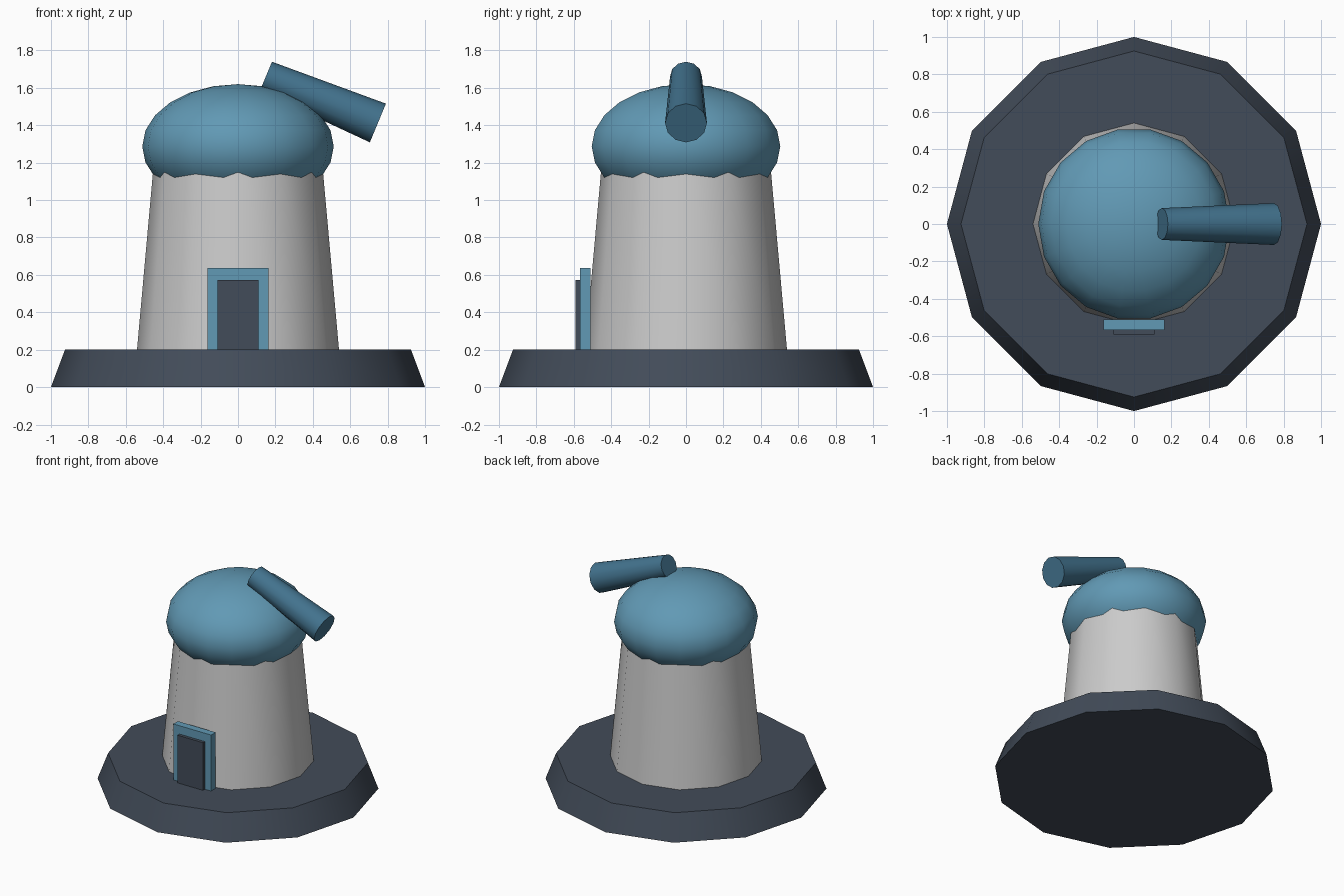
import bpy
from math import radians
from mathutils import Vector

if "Cube" in bpy.data.objects:
    bpy.data.objects.remove(bpy.data.objects["Cube"])


def paint(obj, name, rgb):
    mat = bpy.data.materials.get(name) or bpy.data.materials.new(name)
    mat.diffuse_color = (*rgb, 1)
    mat.use_nodes = True
    mat.node_tree.nodes["Principled BSDF"].inputs["Base Color"].default_value = mat.diffuse_color
    obj.data.materials.append(mat)


def finish(name, smooth=True):
    obj = bpy.context.object
    obj.name = name
    if smooth:
        bpy.ops.object.shade_smooth_by_angle(angle=radians(40))
    return obj


def tapered(name, start, end, r1, r2, sides=12):
    """Tapered cylinder running from start to end."""
    a, b = Vector(start), Vector(end)
    axis = b - a
    bpy.ops.mesh.primitive_cone_add(
        vertices=sides, radius1=r1, radius2=r2, depth=axis.length,
        location=(a + b) / 2,
        rotation=Vector((0, 0, 1)).rotation_difference(axis).to_euler())
    return finish(name)


def box(name, lo, hi):
    """Box between two opposite corners."""
    a, b = Vector(lo), Vector(hi)
    bpy.ops.mesh.primitive_cube_add(size=1, location=(a + b) / 2)
    bpy.context.object.scale = b - a
    bpy.ops.object.transform_apply(location=False, rotation=False, scale=True)
    return finish(name, smooth=False)


SLATE = ("slate", (0.055, 0.072, 0.10))
BLUE = ("blue", (0.12, 0.32, 0.46))
DEEP = ("deep_blue", (0.055, 0.17, 0.27))

# Twelve-sided plinth and tower
paint(tapered("base", (0, 0, 0), (0, 0, 0.2), 1.0, 0.925), *SLATE)
tapered("tower", (0, 0, 0.2), (0, 0, 1.2), 0.54, 0.45)

# Flattened dome sitting over the tower top
bpy.ops.mesh.primitive_uv_sphere_add(
    segments=18, ring_count=12, radius=0.512,
    location=(0, 0, 1.287), rotation=(0, 0, radians(90)))
bpy.context.object.scale.z = 0.65
bpy.ops.object.transform_apply(location=False, rotation=True, scale=True)
paint(finish("dome"), *BLUE)

# Tilted tube leaning on the dome
paint(tapered("tube", (0.149, 0, 1.661), (0.748, 0, 1.412), 0.085, 0.112), *DEEP)

# Doorway on the front
paint(box("door_frame", (-0.163, -0.566, 0.2), (0.163, -0.51, 0.638)), *BLUE)
paint(box("door", (-0.11, -0.59, 0.2), (0.11, -0.54, 0.573)), *SLATE)
